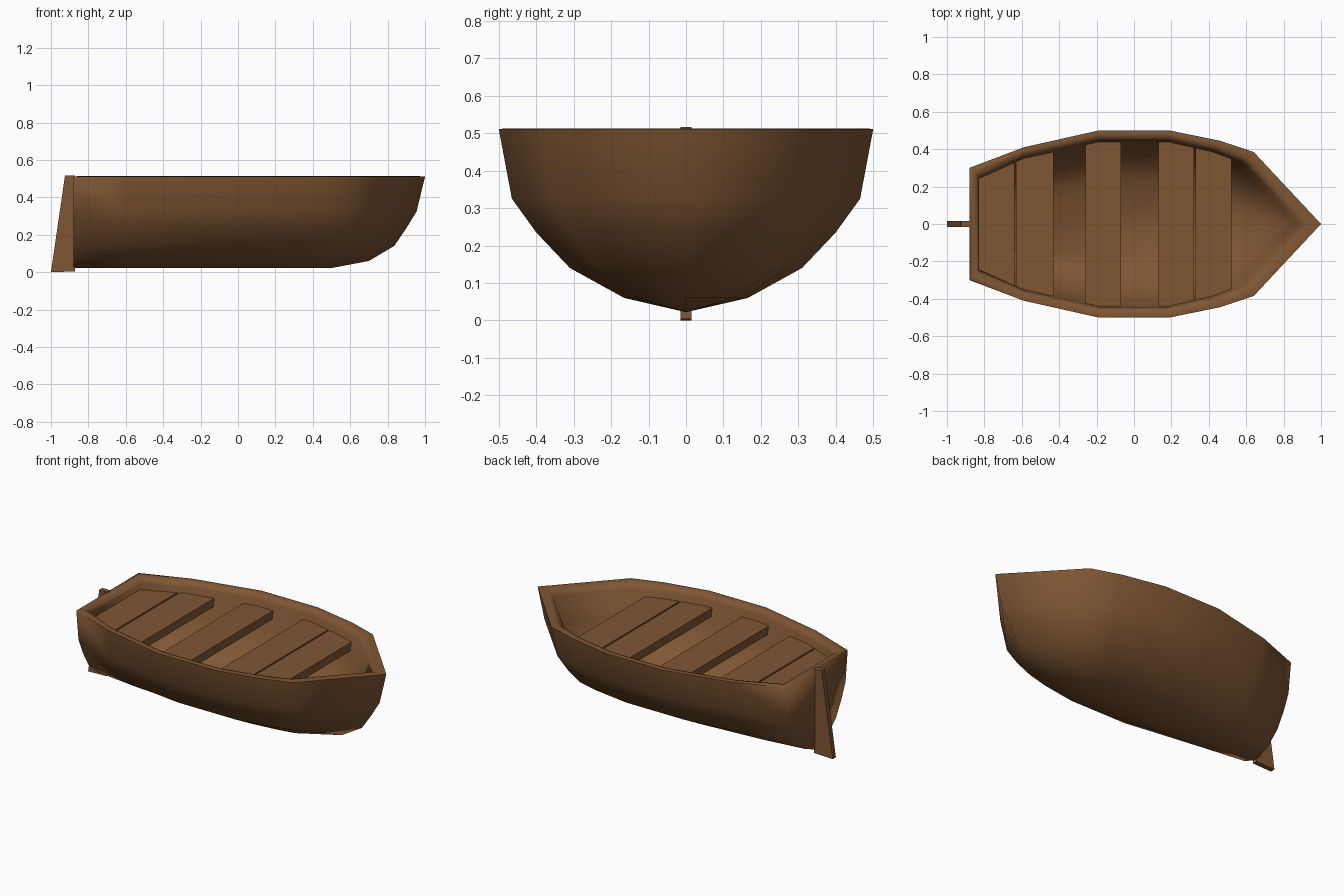
import bpy, bmesh

if "Cube" in bpy.data.objects:
    bpy.data.objects.remove(bpy.data.objects["Cube"])

wood = bpy.data.materials.new("brown wood")
wood.diffuse_color = (0.215, 0.094, 0.034, 1)
wood.use_nodes = True
wood.node_tree.nodes["Principled BSDF"].inputs["Base Color"].default_value = wood.diffuse_color

# half outline of the hull at the gunwale, stern to bow corner (x, half width)
PLAN = [(-0.88, 0.30), (-0.59, 0.41), (-0.19, 0.50), (0.19, 0.50), (0.46, 0.445), (0.64, 0.385)]
# levels: height, width factor, stem x, wall inset
OUTER = [(0.022, 0.0, 0.50, 0), (0.06, 0.33, 0.70, 0), (0.14, 0.62, 0.835, 0),
         (0.235, 0.80, 0.90, 0), (0.325, 0.93, 0.955, 0), (0.511, 1.0, 1.0, 0)]
INNER = [(0.513, 1.0, 0.97, 0.02), (0.508, 1.0, 0.93, 0.04), (0.48, 0.99, 0.90, 0.05),
         (0.325, 0.93, 0.86, 0.05), (0.235, 0.80, 0.81, 0.05), (0.12, 0.54, 0.725, 0.05)]


def finish(name, bm):
    bmesh.ops.remove_doubles(bm, verts=bm.verts, dist=0.0005)
    bmesh.ops.recalc_face_normals(bm, faces=bm.faces)
    me = bpy.data.meshes.new(name)
    bm.to_mesh(me)
    bm.free()
    me.materials.append(wood)
    ob = bpy.data.objects.new(name, me)
    bpy.context.collection.objects.link(ob)
    return ob


def level_ring(z, w, stem, inset):
    """Closed outline of the hull at one height."""
    half = []
    for x, y in PLAN:
        if x > 0.19:
            x = 0.19 + (x - 0.19) * (stem - 0.19) / 0.81
        half.append((max(x, -0.88 + inset), max(w * y - inset, 0), z))
    return half + [(stem, 0, z)] + [(x, -y, z) for x, y, z in reversed(half)]


def prism(name, pts, axis, a, b):
    """Extrude a flat outline from a to b along y or z."""
    bm = bmesh.new()
    place = (lambda u, v, d: (u, d, v)) if axis == 'y' else (lambda u, v, d: (u, v, d))
    lo = [bm.verts.new(place(u, v, a)) for u, v in pts]
    hi = [bm.verts.new(place(u, v, b)) for u, v in pts]
    bm.faces.new(lo)
    bm.faces.new(hi)
    n = len(pts)
    for i in range(n):
        j = (i + 1) % n
        bm.faces.new((lo[i], lo[j], hi[j], hi[i]))
    return finish(name, bm)


# hull: outer skin, rounded gunwale, inner skin and floor in one loft
bm = bmesh.new()
rings = [[bm.verts.new(p) for p in level_ring(*lv)] for lv in OUTER + INNER]
for r, s in zip(rings, rings[1:]):
    for i in range(len(r)):
        j = (i + 1) % len(r)
        bm.faces.new((r[i], r[j], s[j], s[i]))
bm.faces.new(rings[-1])
hull = finish("hull", bm)
bpy.context.view_layer.objects.active = hull
hull.select_set(True)
bpy.ops.object.shade_smooth_by_angle(angle=1.55)


# seats: planks cut to the inner width of the hull
def inner_half(x):
    for (x0, y0), (x1, y1) in zip(PLAN, PLAN[1:]):
        if x <= x1:
            return y0 + (y1 - y0) * (x - x0) / (x1 - x0) - 0.05
    return 0.33


SEATS = [(-0.835, -0.64), (-0.63, -0.43), (-0.26, -0.07), (0.13, 0.32), (0.33, 0.52)]
for k, (x0, x1) in enumerate(SEATS):
    xs = [x0] + [x for x, _ in PLAN if x0 < x < x1] + [x1]
    side = [(x, inner_half(x)) for x in xs]
    prism(f"seat_{k + 1}", side + [(x, -y) for x, y in reversed(side)], 'z', 0.395, 0.445)

# rudder: tapered board behind the transom
prism("rudder", [(-0.925, 0.517), (-0.872, 0.517), (-0.872, 0.004), (-1.0, 0.0)], 'y', -0.015, 0.015)
